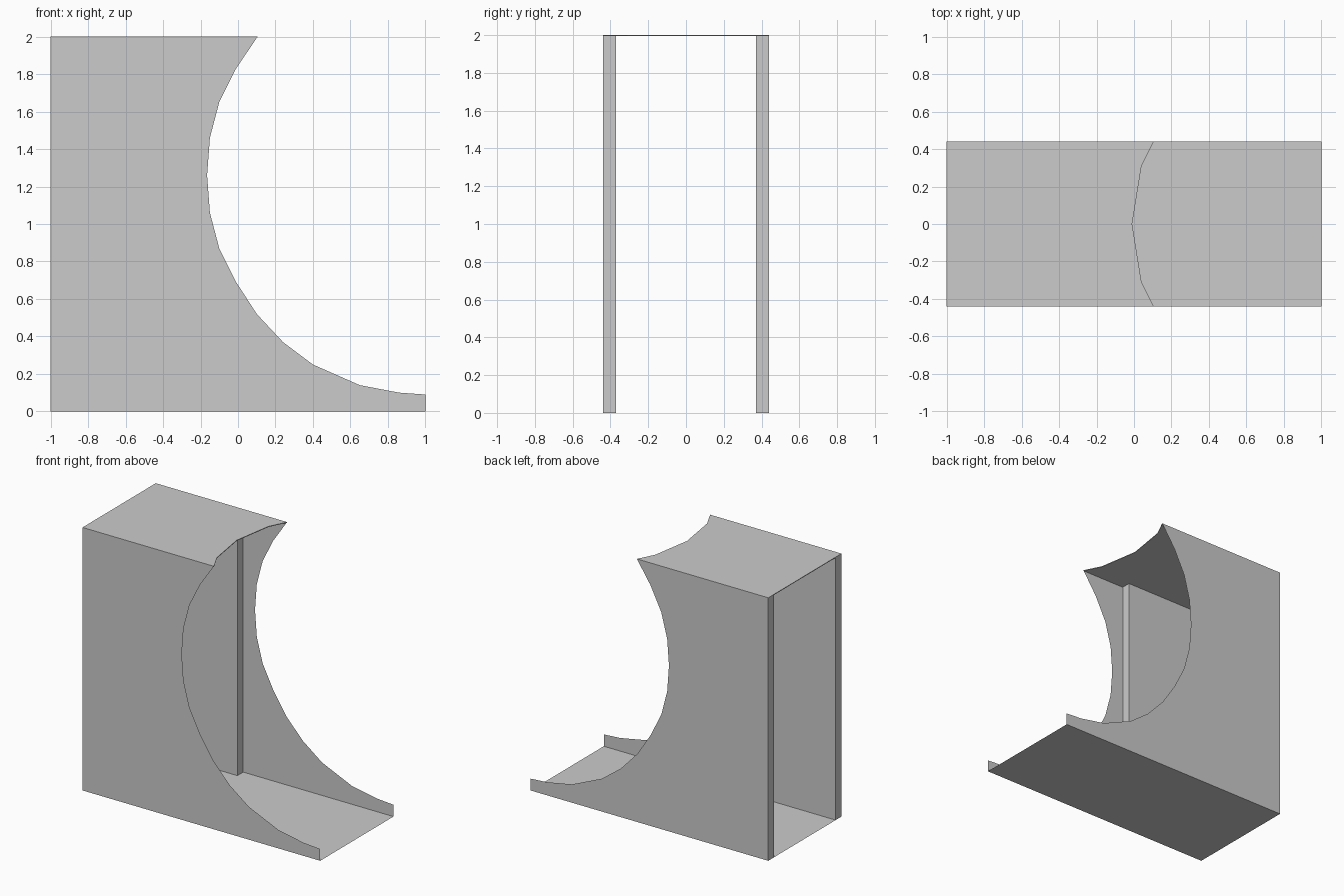
import bpy

if "Cube" in bpy.data.objects:
    bpy.data.objects.remove(bpy.data.objects["Cube"])

HALF_W = 0.44      # half width of the housing
POST_IN = 0.37     # inner face of the thick rear walls
POST_X = -0.264    # front end of the thick rear walls


def add_mesh(name, verts, faces):
    mesh = bpy.data.meshes.new(name)
    mesh.from_pydata(verts, [], faces)
    mesh.update()
    obj = bpy.data.objects.new(name, mesh)
    bpy.context.collection.objects.link(obj)
    return obj


def mirror_y(obj):
    mod = obj.modifiers.new("mirror", "MIRROR")
    mod.use_axis = (False, True, False)
    mod.use_clip = False
    mod.use_mirror_merge = False
    return obj


# side panel: thin sheet with a scooped front edge, mirrored to the far side
scoop = [(1, 0.09), (0.86, 0.10), (0.65, 0.14), (0.40, 0.25), (0.24, 0.37),
         (0.10, 0.52), (-0.01, 0.69), (-0.10, 0.87), (-0.15, 1.06),
         (-0.165, 1.26), (-0.15, 1.46), (-0.10, 1.65), (-0.01, 1.83), (0.105, 2)]
outline = [(-1, 0), (1, 0)] + scoop + [(-1, 2)]
mirror_y(add_mesh("side_panel", [(x, -HALF_W, z) for x, z in outline],
                  [list(range(len(outline)))]))

# thick rear wall lining: front cap, inner face and back cap, mirrored
path = [(-1, -HALF_W), (-1, -POST_IN), (POST_X, -POST_IN), (POST_X, -HALF_W)]
n = len(path)
mirror_y(add_mesh("wall_lining", [(x, y, z) for z in (0, 2) for x, y in path],
                  [(i + 1, i, i + n, i + n + 1) for i in range(n - 1)]))

# floor sheet, facing down
add_mesh("floor", [(-1, -HALF_W, 0), (-1, HALF_W, 0), (1, HALF_W, 0), (1, -HALF_W, 0)],
         [(0, 1, 2, 3)])

# roof: very thin slab with a curved front edge
roof = [(-1, -HALF_W), (0.105, -HALF_W), (0.04, -0.31), (-0.01, 0),
        (0.04, 0.31), (0.105, HALF_W), (-1, HALF_W)]
n = len(roof)
sides = [(i, (i + 1) % n, (i + 1) % n + n, i + n) for i in range(n)]
add_mesh("roof", [(x, y, z) for z in (1.995, 2) for x, y in roof],
         [list(range(n))[::-1], list(range(n, 2 * n))] + sides)
